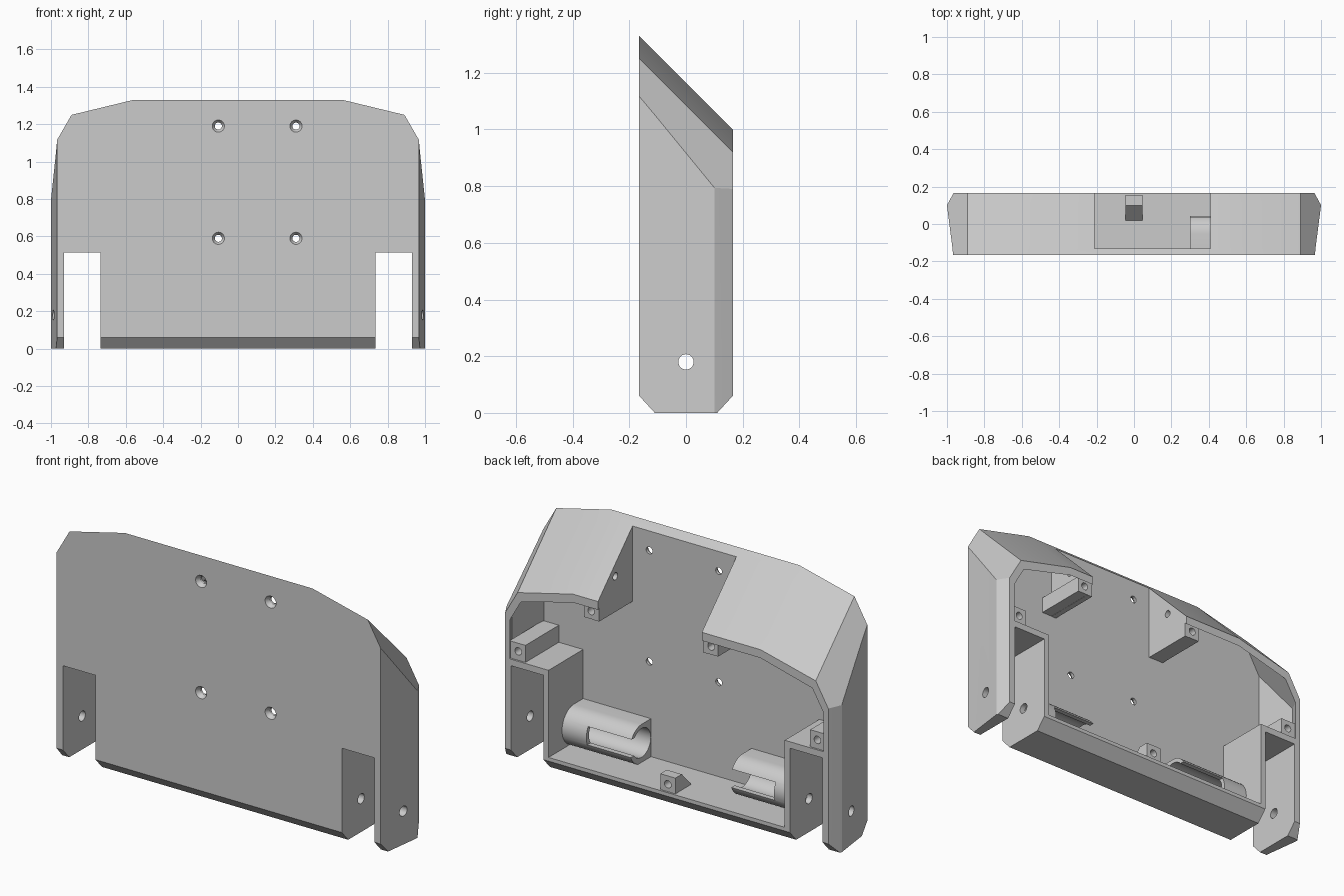
import bpy, bmesh
from math import sin, cos, pi, radians
from mathutils import Vector

cube = bpy.data.objects.get("Cube")
if cube:
    bpy.data.objects.remove(cube, do_unlink=True)

grey = bpy.data.materials.new("light grey plastic")
grey.use_nodes = True
grey.diffuse_color = (0.6, 0.6, 0.6, 1)
grey.node_tree.nodes["Principled BSDF"].inputs["Base Color"].default_value = (0.6, 0.6, 0.6, 1)


def loft(name, rings):
    """Closed solid through matching rings of points."""
    bm = bmesh.new()
    loops = [[bm.verts.new(p) for p in ring] for ring in rings]
    n = len(loops[0])
    bm.faces.new(loops[0])
    bm.faces.new(loops[-1])
    for a, b in zip(loops, loops[1:]):
        for i in range(n):
            j = (i + 1) % n
            bm.faces.new((a[i], a[j], b[j], b[i]))
    bmesh.ops.recalc_face_normals(bm, faces=bm.faces)
    mesh = bpy.data.meshes.new(name)
    bm.to_mesh(mesh)
    bm.free()
    mesh.materials.append(grey)
    ob = bpy.data.objects.new(name, mesh)
    bpy.context.collection.objects.link(ob)
    return ob


def prism(name, x0, x1, profile):
    """Side profile of (y, z) points, extruded across x."""
    return loft(name, [[(x, y, z) for y, z in profile] for x in (x0, x1)])


def box(name, x0, x1, y0, y1, z0, z1):
    return prism(name, x0, x1, [(y0, z0), (y1, z0), (y1, z1), (y0, z1)])


def rod(name, axis, a, b, stations, n=32):
    """Round solid along x or y; stations are (position, radius)."""
    def point(p, r, t):
        u, v = a + r * cos(t), b + r * sin(t)
        return (p, u, v) if axis == "x" else (u, p, v)
    return loft(name, [[point(p, r, 2 * pi * i / n) for i in range(n)] for p, r in stations])


def cut(ob, *cutters):
    for cutter in cutters:
        mod = ob.modifiers.new("cut", "BOOLEAN")
        mod.operation = "DIFFERENCE"
        mod.solver = "EXACT"
        mod.object = cutter
        bpy.context.view_layer.objects.active = ob
        bpy.ops.object.modifier_apply(modifier=mod.name)
        bpy.data.objects.remove(cutter, do_unlink=True)


def section(y, width, bottom, drop=0):
    """Body cross-section at depth y; the roof falls at 45 degrees to the back."""
    top = 1.165 - y - drop
    shoulder = 0.89 - drop * 0.45
    corner = top - 0.08 - (width - shoulder) * 1.73
    half = [(width, bottom), (width, corner), (shoulder, top - 0.08), (0.56, top)]
    return [(x, y, z) for x, z in half] + [(-x, y, z) for x, z in reversed(half)]


# Outer shell and its hollow, which leaves the wheel housings solid
shell = loft("shell", [section(-0.165, 0.967, 0.06), section(-0.11, 0.973, 0),
                       section(0.1, 1.0, 0), section(0.11, 0.995, 0),
                       section(0.165, 0.965, 0.06)])
hollow = loft("hollow", [section(-0.13, 0.94, 0.08, 0.045), section(0.1, 0.97, 0.08, 0.045),
                         section(0.2, 0.916, 0.08, 0.045)])
for s in (1, -1):
    cut(hollow, box("housing", s * 0.705, s * 1.1, -0.3, 0.3, -0.1, 0.55))
cut(shell, hollow)

# Roof opening, wheel slots and axle holes
cut(shell, box("roof_opening", -0.21, 0.41, -0.13, 0.3, 0.7, 1.6))
for s in (1, -1):
    cut(shell, box("slot", s * 0.735, s * 0.93, -0.3, 0.3, -0.1, 0.515),
        rod("axle", "x", 0, 0.18, [(s * 0.65, 0.027), (s * 1.1, 0.027)]))

# Countersunk mounting holes in the front panel
for x in (-0.105, 0.31):
    for z in (0.59, 1.19):
        cut(shell, rod("screw_hole", "y", x, z, [(-0.17, 0.036), (-0.145, 0.019), (-0.1, 0.019)]))


def pilot(x, z):
    return rod("pilot", "y", x, z, [(0.08, 0.02), (0.2, 0.02)], 24)


parts = [shell]
for s, side in ((1, "left"), (-1, "right")):
    # Cheek beside the roof opening, with a screw bar along its foot
    edge = 0.1 + s * 0.31
    cheek = prism(side + "_cheek", edge, edge + s * 0.03,
                  [(-0.14, 0.888), (0.155, 0.888), (0.155, 0.985), (-0.14, 1.28)])
    cut(cheek, rod("cable_hole", "x", 0.017, 1.08, [(edge - 0.1, 0.02), (edge + 0.1, 0.02)], 24))
    bar = box(side + "_upper_screw_bar", edge + s * 0.001, edge + s * 0.09, -0.14, 0.155, 0.889, 0.975)
    cut(bar, pilot(edge + s * 0.048, 0.932))

    # Screw bar on top of the wheel housing
    post = box(side + "_side_screw_bar", s * 0.85, s * 0.945, -0.14, 0.155, 0.54, 0.642)
    cut(post, pilot(s * 0.893, 0.598))

    # Round axle holder, open at the back near the middle
    arc = [(-0.05 + 0.1 * cos(t), 0.18 + 0.105 * sin(t))
           for t in [radians(90 - 11.25 * i) for i in range(17)]]
    holder = prism(side + "_axle_holder", s * 0.3, s * 0.715, [(-0.14, 0.285)] + arc + [(-0.14, 0.075)])
    cut(holder, rod("bore", "x", -0.05, 0.185, [(s * 0.2, 0.078), (s * 0.704, 0.078)], 40),
        rod("axle", "x", 0, 0.18, [(s * 0.65, 0.027), (s * 0.8, 0.027)]),
        box("window", s * 0.2, s * 0.56, -0.02, 0.2, 0.14, 0.235))
    parts += [cheek, bar, post, holder]

# Ramped screw block in the middle of the floor
block = prism("floor_screw_block", -0.045, 0.045,
              [(0.01, 0.07), (0.155, 0.07), (0.155, 0.165), (0.1, 0.165)])
cut(block, pilot(0, 0.12))
parts.append(block)

bpy.ops.object.select_all(action="DESELECT")
for ob in parts:
    ob.select_set(True)
bpy.context.view_layer.objects.active = shell
bpy.ops.object.shade_smooth_by_angle(angle=radians(20))
